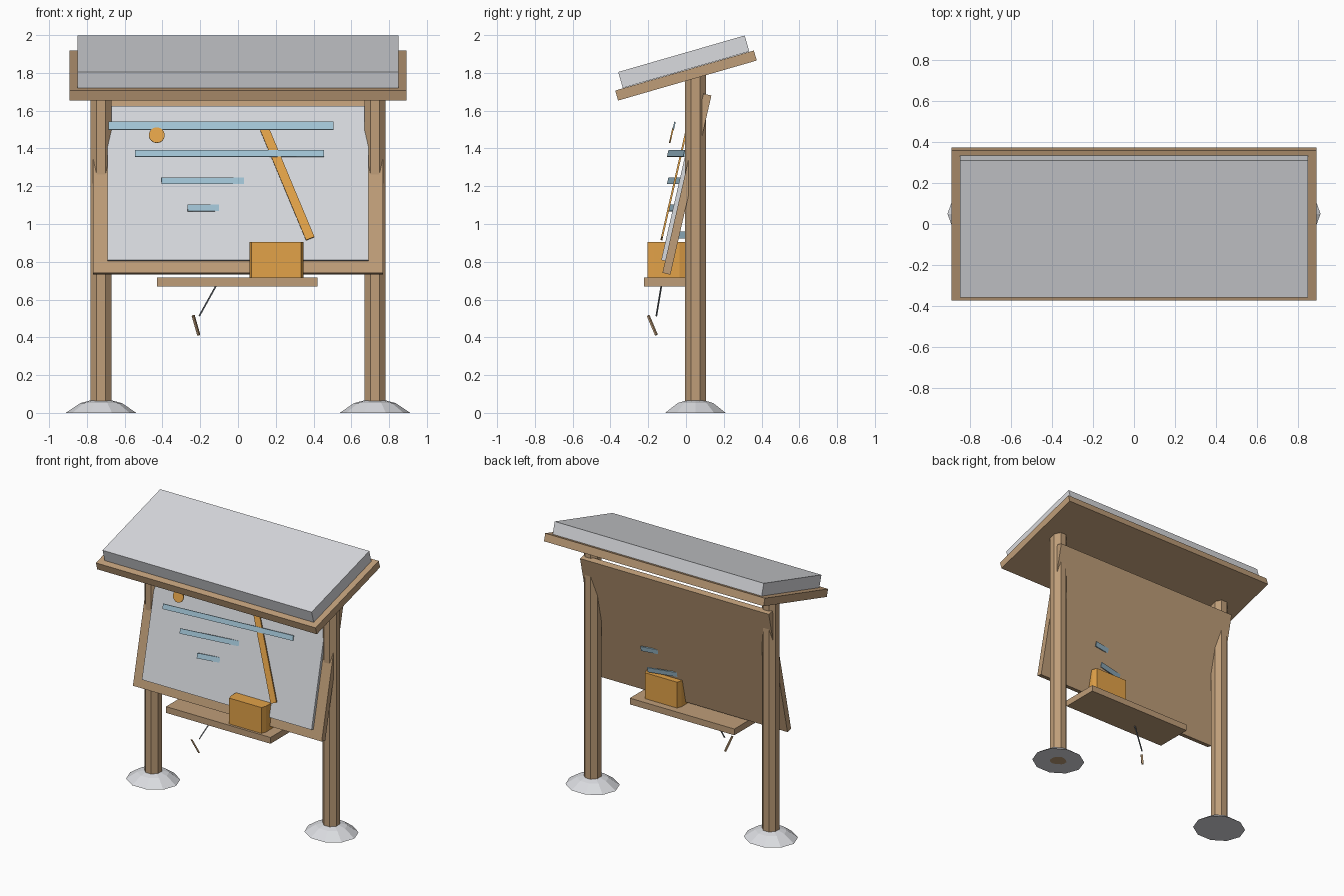
import bpy, bmesh
from math import radians, pi, atan2, hypot, cos, sin
from mathutils import Vector, Euler

cube = bpy.data.objects.get("Cube")
if cube:
    bpy.data.objects.remove(cube, do_unlink=True)


def material(name, rgb):
    m = bpy.data.materials.new(name)
    m.use_nodes = True
    color = (*rgb, 1)
    m.diffuse_color = color
    m.node_tree.nodes["Principled BSDF"].inputs["Base Color"].default_value = color
    return m


WOOD = material("brown wood", (0.52, 0.34, 0.19))
SNOW = material("snow white", (0.70, 0.71, 0.74))
PANEL = material("pale panel", (0.68, 0.70, 0.73))
ORANGE = material("orange", (0.76, 0.36, 0.065))
BLUE = material("light blue", (0.37, 0.57, 0.69))
DARK = material("dark cord", (0.14, 0.16, 0.18))


def finish(name, bm, mat, loc=(0, 0, 0), rot=(0, 0, 0)):
    bmesh.ops.recalc_face_normals(bm, faces=bm.faces)
    mesh = bpy.data.meshes.new(name)
    bm.to_mesh(mesh)
    bm.free()
    mesh.materials.append(mat)
    ob = bpy.data.objects.new(name, mesh)
    ob.location, ob.rotation_euler = loc, rot
    bpy.context.collection.objects.link(ob)
    return ob


def box(name, size, mat, loc, rot=(0, 0, 0)):
    bm = bmesh.new()
    bmesh.ops.create_cube(bm, size=1)
    bmesh.ops.scale(bm, vec=size, verts=bm.verts)
    return finish(name, bm, mat, loc, rot)


def lathe(name, profile, sides, mat, loc, rot=(0, 0, 0), turn=0, squash=1):
    """Closed faceted solid from (radius, height) rings."""
    bm = bmesh.new()
    rings = []
    for r, z in profile:
        angles = [turn + 2 * pi * i / sides for i in range(sides)]
        rings.append([bm.verts.new((r * cos(a), r * squash * sin(a), z)) for a in angles])
    for low, high in zip(rings, rings[1:]):
        for i in range(sides):
            j = (i + 1) % sides
            bm.faces.new((low[i], low[j], high[j], high[i]))
    bm.faces.new(rings[0])
    bm.faces.new(rings[-1])
    return finish(name, bm, mat, loc, rot)


def stick(name, a, b, width, depth, mat):
    """Thin box running from a to b."""
    a, b = Vector(a), Vector(b)
    d = b - a
    q = d.to_track_quat('Z', 'Y')
    return box(name, (width, depth, d.length), mat, (a + b) / 2, q.to_euler())


# Posts and snowy feet
for side, sx in (("right", -1), ("left", 1)):
    x = sx * 0.725
    lathe(side + "_post", [(0.06, 0), (0.06, 1.79)], 8, WOOD, (x, 0.05, 0), turn=pi / 8)
    lathe(side + "_foot_snow", [(0.187, 0), (0.11, 0.052), (0.06, 0.065)], 10, SNOW,
          (x, 0.05, 0), squash=0.9)

# Sloped roof with a slab of snow
slope = (radians(16.1), 0, 0)
box("roof", (1.786, 0.764, 0.055), WOOD, (0, 0, 1.786), slope)
box("roof_snow", (1.7, 0.697, 0.088), SNOW, (0, -0.012, 1.859), slope)

# Tilted board and its panel
lean = (radians(-12.9), 0, 0)
board_center = Vector((0, 0.005, 1.211))


def on_board(x, up, out):
    return board_center + Euler(lean).to_matrix() @ Vector((x, -out, up))


box("board", (1.535, 0.043, 0.973), WOOD, board_center, lean)
box("board_panel", (1.38, 0.022, 0.836), PANEL, on_board(0, -0.004, 0.032), lean)

# Blue strips: each starts further in, the lower ones sink into the board
box("blue_strip_1", (1.19, 0.008, 0.042), BLUE, (-0.09, -0.063, 1.52), lean)
for i, depth in enumerate((0.086, 0.115, 0.109, 0.104)):
    x0, x1 = -0.545 + 0.139 * i, 0.455 - 0.05 * i
    box(f"blue_strip_{i + 2}", (hypot(x1 - x0, depth), 0.008, 0.036), BLUE,
        ((x0 + x1) / 2, -0.093 + depth / 2, 1.373 - 0.144 * i),
        (lean[0], 0, atan2(depth, x1 - x0)))

# Orange disc and slanting bar
lathe("orange_disc", [(0.042, -0.004), (0.042, 0.004)], 16, ORANGE,
      (-0.43, -0.077, 1.47), (radians(90) + lean[0], 0, 0))
bar_tilt = atan2(0.25, 0.615)
bar = box("orange_bar", (0.048, 0.01, 0.66), ORANGE, on_board(0.258, -0.005, 0.066))
bar.rotation_euler = (Euler(lean).to_matrix() @ Euler((0, -bar_tilt, 0)).to_matrix()).to_euler()

# Shelf and the box with cut corners
box("shelf", (0.85, 0.275, 0.046), WOOD, (-0.005, -0.085, 0.693))
bm = bmesh.new()
hx, hy, cx, cy = 0.143, 0.103, 0.012, 0.035
corners = []
for sx, sy in ((1, 1), (-1, 1), (-1, -1), (1, -1)):
    pair = [(sx * hx, sy * (hy - cy)), (sx * (hx - cx), sy * hy)]
    corners += pair if sx * sy > 0 else pair[::-1]
base = bm.faces.new([bm.verts.new((x, y, 0)) for x, y in corners])
top = bmesh.ops.extrude_face_region(bm, geom=[base])["geom"]
bmesh.ops.translate(bm, vec=(0, 0, 0.191),
                    verts=[v for v in top if isinstance(v, bmesh.types.BMVert)])
if not base.is_valid or len(bm.faces) < 10:
    bm.faces.new([v for v in bm.verts if v.co.z < 0.01])
finish("orange_box", bm, ORANGE, (0.203, -0.102, 0.715))

# Pencil hanging on a cord
stick("cord", (-0.115, -0.13, 0.675), (-0.205, -0.157, 0.513), 0.007, 0.007, DARK)
stick("hanging_pencil", (-0.237, -0.2, 0.515), (-0.208, -0.157, 0.413), 0.014, 0.01, WOOD)
